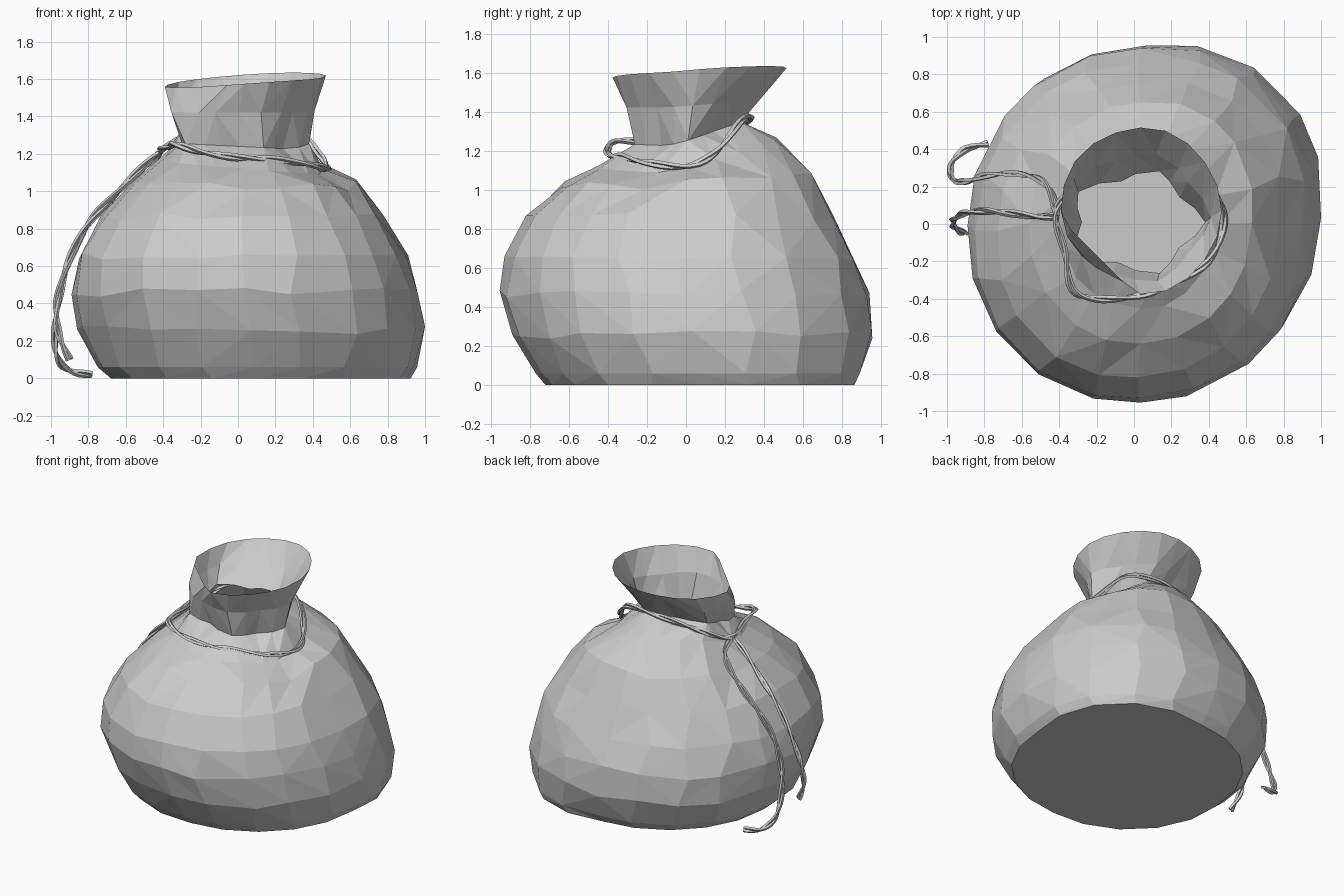
import bpy, bmesh, math, random
from mathutils import Vector

random.seed(4)
cube = bpy.data.objects.get("Cube")
if cube:
    bpy.data.objects.remove(cube, do_unlink=True)


def material(name, value):
    m = bpy.data.materials.new(name)
    m.use_nodes = True
    col = (value, value, value, 1)
    m.diffuse_color = col
    m.node_tree.nodes["Principled BSDF"].inputs["Base Color"].default_value = col
    return m


cloth = material("grey_cloth", 0.6)
SIDES = 20

# Sack rings: z, x min, x max, y min, y max, back rise, side rise, pleat, corner bulge
RINGS = [
    (0.00, -0.68, 0.90, -0.72, 0.84, 0, 0, 0, 0.14),
    (0.06, -0.75, 0.94, -0.77, 0.88, 0, 0, 0, 0.12),
    (0.26, -0.86, 1.00, -0.89, 0.955, 0, 0, 0, 0.07),
    (0.46, -0.89, 0.96, -0.955, 0.94, 0, 0, 0, 0.07),
    (0.66, -0.85, 0.90, -0.93, 0.86, 0, 0, 0, 0.10),
    (0.86, -0.73, 0.77, -0.82, 0.75, 0, 0, 0, 0.11),
    (1.03, -0.56, 0.63, -0.64, 0.65, 0.05, 0, 0, 0.08),
    (1.15, -0.40, 0.46, -0.46, 0.47, 0.26, -0.08, 0.03, 0.02),
    (1.27, -0.36, 0.38, -0.28, 0.30, 0.30, -0.05, 0.22, 0),
    (1.43, -0.40, 0.41, -0.32, 0.39, 0.08, 0.0, 0.12, 0),
    (1.58, -0.40, 0.47, -0.38, 0.52, 0.08, 0.07, 0.02, 0),
]
# The front corner of the mouth is folded in along a straight line
FOLD_DIR = Vector((-1, -1)).normalized()
FOLD_LIMIT = {9: 0.31, 10: 0.26}


def build_sack():
    bm = bmesh.new()
    rows = []
    for k, (z, x0, x1, y0, y1, ty, tx, pleat, bulge) in enumerate(RINGS):
        row = []
        for i in range(SIDES):
            jitter = random.uniform(-0.15, 0.15) if 0 < k < 10 and i % 5 else 0
            a = 2 * math.pi * (i + jitter) / SIDES
            # Full bulge at the back left corner, less at the opposite one
            corner = max(0, math.sin(2 * a)) * (1 if math.cos(a) > 0 else 0.4)
            r = 1 - pleat * (0.5 - 0.5 * math.cos(i * math.pi / 2)) + bulge * corner
            p = Vector(((x0 + x1) / 2 + math.cos(a) * r * (x1 - x0) / 2,
                        (y0 + y1) / 2 + math.sin(a) * r * (y1 - y0) / 2))
            p -= FOLD_DIR * max(0, p.dot(FOLD_DIR) - FOLD_LIMIT.get(k, 2))
            lift = random.uniform(-0.025, 0.025) if 1 < k < 7 else 0
            row.append(bm.verts.new((p.x, p.y, z + ty * max(p.y, -0.1) + tx * p.x + lift)))
        rows.append(row)
    # Flat base, then walls creased along the outer diagonal of each patch
    bm.faces.new(list(reversed(rows[0])))
    for lo, hi in zip(rows, rows[1:]):
        for i in range(SIDES):
            j = (i + 1) % SIDES
            if (lo[i].co + hi[j].co).xy.length > (lo[j].co + hi[i].co).xy.length:
                tris = ((lo[i], lo[j], hi[j]), (lo[i], hi[j], hi[i]))
            else:
                tris = ((lo[i], lo[j], hi[i]), (lo[j], hi[j], hi[i]))
            for t in tris:
                bm.faces.new(t)
    mesh = bpy.data.meshes.new("sack")
    bm.to_mesh(mesh)
    bm.free()
    mesh.materials.append(cloth)
    bpy.context.collection.objects.link(bpy.data.objects.new("sack", mesh))


def smooth_path(pts, closed, steps=5):
    """Catmull-Rom resampling of a short list of points."""
    p = [Vector(q) for q in pts]
    n = len(p)
    get = (lambda i: p[i % n]) if closed else (lambda i: p[max(0, min(n - 1, i))])
    out = []
    for i in range(n if closed else n - 1):
        a, b, c, d = get(i - 1), get(i), get(i + 1), get(i + 2)
        for s in range(steps):
            t = s / steps
            out.append(0.5 * (2 * b + (c - a) * t + (2 * a - 5 * b + 4 * c - d) * t * t
                              + (3 * b - a - 3 * c + d) * t ** 3))
    if not closed:
        out.append(p[-1])
    return out


def build_cord(name, pts, closed=False):
    """Two thin strands twisted round a path."""
    path = smooth_path(pts, closed)
    n = len(path)
    turns = max(1, round(n / 14))
    curve = bpy.data.curves.new(name, "CURVE")
    curve.dimensions = "3D"
    curve.bevel_depth = 0.012
    curve.bevel_resolution = 0
    curve.use_fill_caps = True
    for phase in (0, math.pi):
        sp = curve.splines.new("POLY")
        sp.points.add(n - 1)
        sp.use_cyclic_u = closed
        u = Vector((0, 0.6, 0.8))
        for i, p in enumerate(path):
            nxt = path[(i + 1) % n] if closed else path[min(i + 1, n - 1)]
            prv = path[i - 1] if closed or i else p
            tan = (nxt - prv).normalized()
            u = (u - tan * u.dot(tan)).normalized()
            a = phase + 2 * math.pi * turns * i / n
            offset = math.cos(a) * u + math.sin(a) * tan.cross(u)
            sp.points[i].co = (*(p + 0.01 * offset), 1)
        sp.use_smooth = False
    curve.materials.append(cloth)
    ob = bpy.data.objects.new(name, curve)
    bpy.context.collection.objects.link(ob)
    bpy.ops.object.select_all(action="DESELECT")
    ob.select_set(True)
    bpy.context.view_layer.objects.active = ob
    bpy.ops.object.convert(target="MESH")


build_sack()

# Cord round the neck
build_cord("neck_cord", [
    (-0.42, 0.04, 1.22), (-0.37, -0.15, 1.24), (-0.33, -0.35, 1.25), (-0.20, -0.40, 1.21),
    (0.0, -0.39, 1.18), (0.18, -0.33, 1.17), (0.40, -0.20, 1.14), (0.48, 0.0, 1.12),
    (0.44, 0.15, 1.19), (0.29, 0.28, 1.35), (0.0, 0.33, 1.37), (-0.22, 0.28, 1.33),
    (-0.36, 0.16, 1.25)], closed=True)

# Hanging cord ends
build_cord("back_tail", [
    (-0.41, 0.04, 1.22), (-0.45, 0.18, 1.17), (-0.53, 0.25, 1.10), (-0.66, 0.27, 0.97),
    (-0.79, 0.26, 0.83), (-0.89, 0.23, 0.65), (-0.95, 0.23, 0.45), (-0.98, 0.27, 0.28),
    (-0.97, 0.33, 0.12), (-0.90, 0.40, 0.04), (-0.78, 0.43, 0.02)])
build_cord("front_tail", [
    (-0.41, 0.04, 1.22), (-0.52, 0.04, 1.12), (-0.68, 0.06, 0.96), (-0.80, 0.07, 0.83),
    (-0.90, 0.06, 0.64), (-0.96, 0.03, 0.45), (-0.97, 0.0, 0.32), (-0.95, -0.03, 0.21),
    (-0.90, -0.05, 0.10)])
